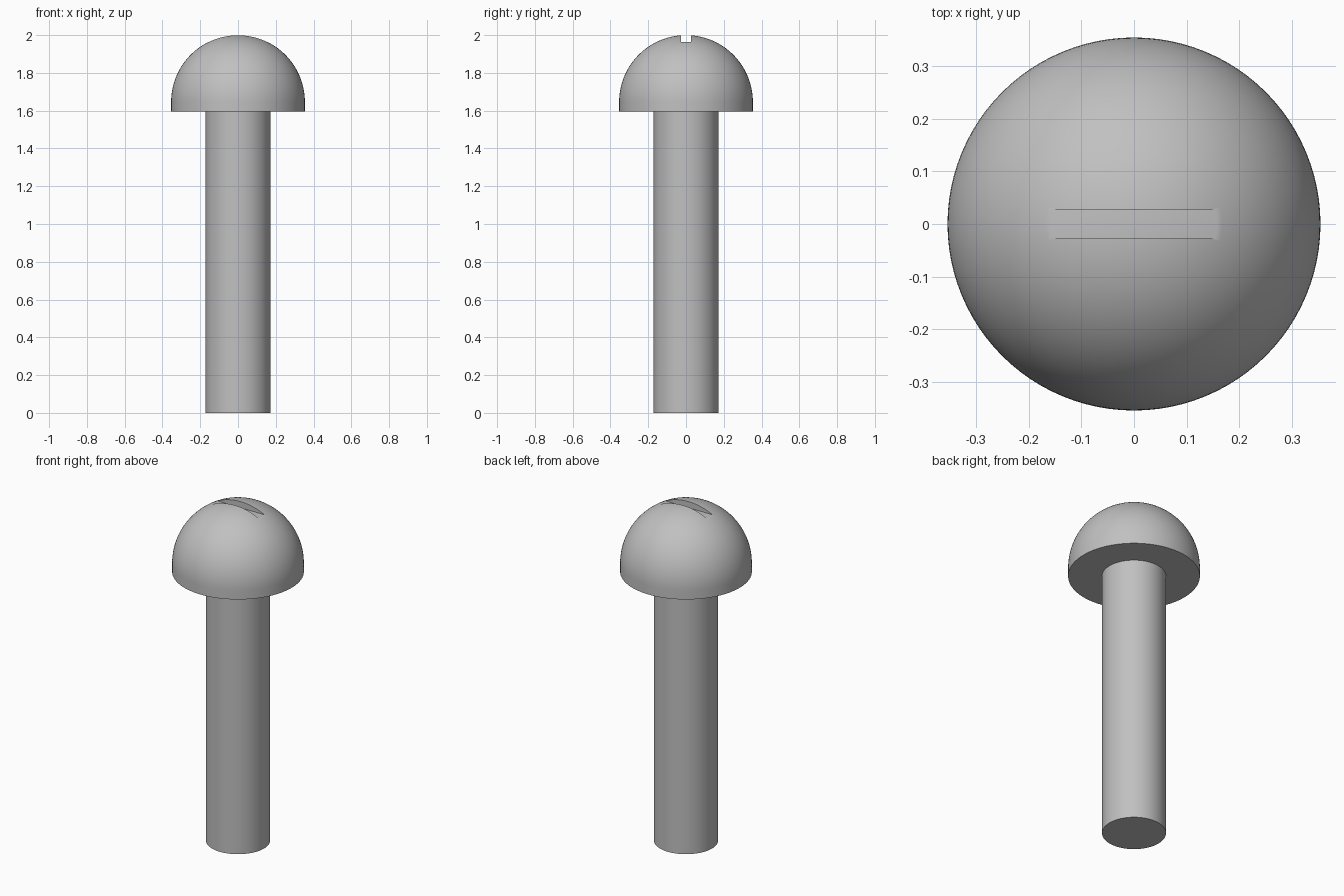
import bpy
import bmesh
import math
from mathutils import Matrix

if "Cube" in bpy.data.objects:
    bpy.data.objects.remove(bpy.data.objects["Cube"], do_unlink=True)

SEGMENTS = 96
HEAD_R, SHAFT_R = 0.354, 0.172
HEAD_BASE, TOP = 1.595, 2.0
DOME_Z = TOP - HEAD_R

steel = bpy.data.materials.new("grey steel")
steel.use_nodes = True
grey = (0.53, 0.53, 0.53, 1)
steel.diffuse_color = grey
steel.node_tree.nodes["Principled BSDF"].inputs["Base Color"].default_value = grey


def add_object(name, bm):
    bmesh.ops.recalc_face_normals(bm, faces=bm.faces)
    mesh = bpy.data.meshes.new(name)
    bm.to_mesh(mesh)
    bm.free()
    mesh.materials.append(steel)
    obj = bpy.data.objects.new(name, mesh)
    bpy.context.collection.objects.link(obj)
    return obj


def lathe(name, profile):
    """Spin an (radius, height) profile around the z axis."""
    bm = bmesh.new()
    verts = [bm.verts.new((r, 0, z)) for r, z in profile]
    edges = [bm.edges.new(pair) for pair in zip(verts, verts[1:])]
    bmesh.ops.spin(bm, geom=verts + edges, cent=(0, 0, 0), axis=(0, 0, 1),
                   angle=math.tau, steps=SEGMENTS, use_merge=True)
    bmesh.ops.remove_doubles(bm, verts=bm.verts, dist=1e-5)
    return add_object(name, bm)


def select_only(obj):
    bpy.ops.object.select_all(action="DESELECT")
    obj.select_set(True)
    bpy.context.view_layer.objects.active = obj


# Straight shaft
shaft = lathe("shaft", [(0, 0), (SHAFT_R, 0), (SHAFT_R, HEAD_BASE), (0, HEAD_BASE)])

# Domed head with a short straight rim
steps = 32
dome = [(HEAD_R * math.cos(a), DOME_Z + HEAD_R * math.sin(a))
        for a in (i * math.pi / 2 / steps for i in range(steps))]
head = lathe("head", [(0, HEAD_BASE), (HEAD_R, HEAD_BASE)] + dome + [(0, TOP)])

# Driver slot cut across the crown
bm = bmesh.new()
bmesh.ops.create_cube(bm, size=1, matrix=Matrix.Translation((0, 0, 2.013))
                      @ Matrix.Diagonal((0.32, 0.055, 0.1, 1)))
cutter = add_object("slot_cutter", bm)
cutter.hide_render = True
cut = head.modifiers.new("slot", "BOOLEAN")
cut.operation = "DIFFERENCE"
cut.solver = "EXACT"
cut.object = cutter
select_only(head)
bpy.ops.object.modifier_apply(modifier=cut.name)
bpy.data.objects.remove(cutter, do_unlink=True)

# Smooth sides with crisp rims and slot edges
for part in (shaft, head):
    select_only(part)
    bpy.ops.object.shade_smooth_by_angle(angle=math.radians(30))
